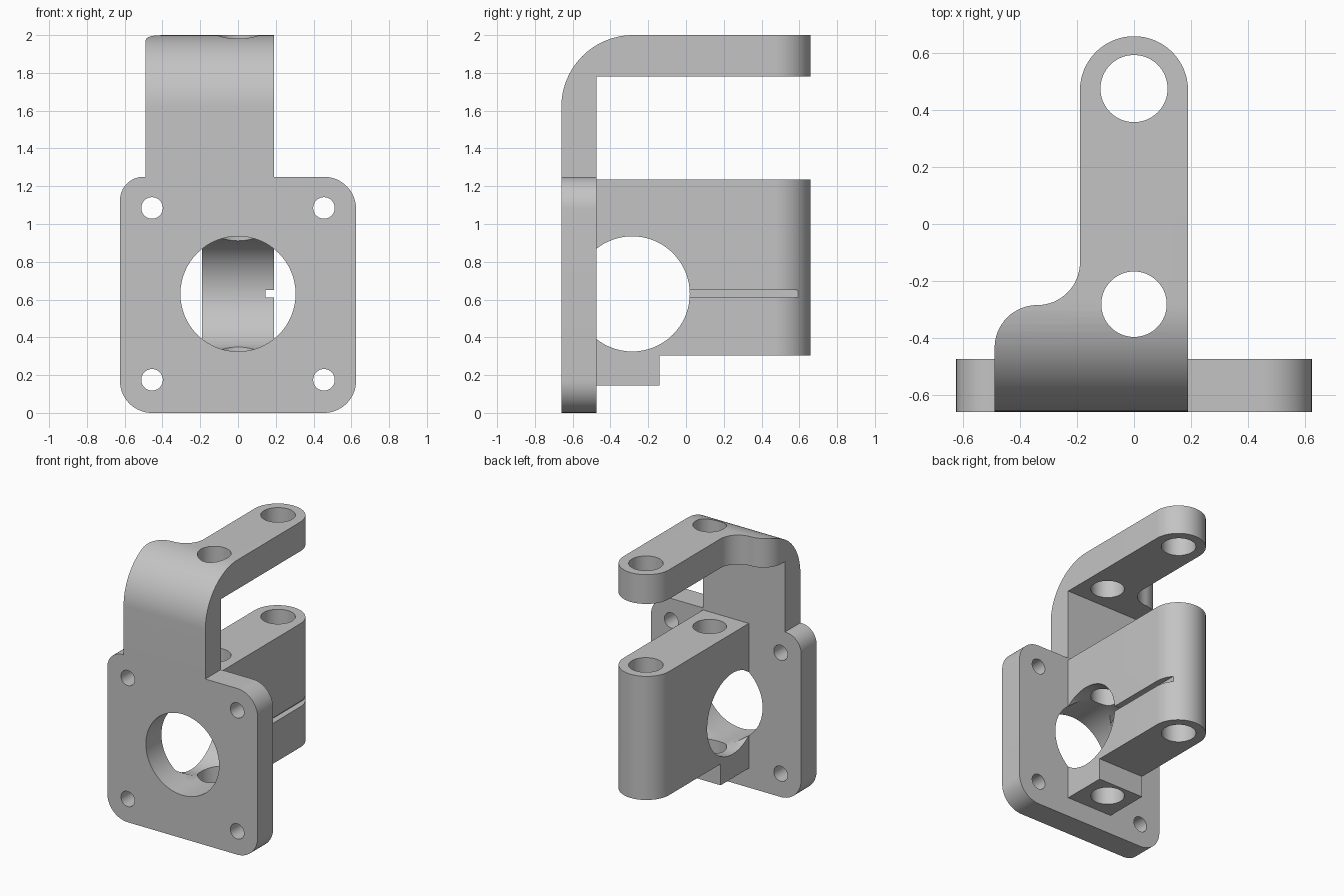
import bpy, bmesh
from math import cos, sin, radians

cube = bpy.data.objects.get("Cube")
if cube:
    bpy.data.objects.remove(cube, do_unlink=True)

grey = bpy.data.materials.new("plain grey")
grey.use_nodes = True
colour = (0.55, 0.55, 0.55, 1)
grey.diffuse_color = colour
grey.node_tree.nodes["Principled BSDF"].inputs["Base Color"].default_value = colour

PLACE = {
    "x": lambda u, v, w: (w, u, v),
    "y": lambda u, v, w: (u, w, v),
    "z": lambda u, v, w: (u, v, w),
}


def arc(cu, cv, r, start, end, steps=16):
    angles = [radians(start + (end - start) * i / steps) for i in range(steps + 1)]
    return [(cu + r * cos(a), cv + r * sin(a)) for a in angles]


def prism(name, outline, axis, low, high):
    """Extrude a flat outline along an axis."""
    bm = bmesh.new()
    rings = [[bm.verts.new(PLACE[axis](u, v, w)) for u, v in outline] for w in (low, high)]
    bm.faces.new(rings[0])
    bm.faces.new(rings[1])
    n = len(outline)
    for i in range(n):
        j = (i + 1) % n
        bm.faces.new((rings[0][i], rings[0][j], rings[1][j], rings[1][i]))
    bmesh.ops.recalc_face_normals(bm, faces=bm.faces)
    mesh = bpy.data.meshes.new(name)
    bm.to_mesh(mesh)
    bm.free()
    mesh.materials.append(grey)
    obj = bpy.data.objects.new(name, mesh)
    bpy.context.collection.objects.link(obj)
    return obj


def box(name, x, y, z):
    return prism(name, [(x[0], y[0]), (x[1], y[0]), (x[1], y[1]), (x[0], y[1])], "z", *z)


def bore(name, axis, u, v, r, low, high):
    return prism(name, arc(u, v, r, 0, 360, 64)[:-1], axis, low, high)


def combine(obj, tool, operation="DIFFERENCE", keep=False):
    mod = obj.modifiers.new(operation, "BOOLEAN")
    mod.operation, mod.object, mod.solver = operation, tool, "EXACT"
    bpy.context.view_layer.objects.active = obj
    bpy.ops.object.modifier_apply(modifier=mod.name)
    if not keep:
        bpy.data.objects.remove(tool, do_unlink=True)


BACK, FRONT = 0.66, -0.66
PLATE_BACK = -0.475
HALF = 0.19
EYE_Y = 0.47
BORE_Y, BORE_Z, BORE_R = -0.285, 0.63, 0.305
round_end = arc(0, EYE_Y, HALF, 0, 180, 32)

# Mounting plate with rounded corners
outline = (arc(0.455, 0.17, 0.17, -90, 0) + arc(0.455, 1.08, 0.17, 0, 90)
           + arc(-0.5, 1.125, 0.125, 90, 180) + arc(-0.455, 0.17, 0.17, 180, 270))
plate = prism("mounting_plate", outline, "y", FRONT, PLATE_BACK)
for x in (-0.455, 0.455):
    for z in (0.175, 1.085):
        combine(plate, bore("screw_hole", "y", x, z, 0.057, -1, 0))

# Upper arm: bent side profile trimmed by its plan outline
profile = ([(FRONT, 1.25), (PLATE_BACK, 1.25), (PLATE_BACK, 1.78), (BACK, 1.78), (BACK, 2)]
           + arc(-0.28, 1.62, 0.38, 90, 180, 24))
arm = prism("upper_arm", profile, "x", -0.8, 0.8)
plan = ([(-0.49, -0.8), (HALF, -0.8)] + round_end
        + arc(-0.34, -0.135, 0.15, 0, -90) + arc(-0.34, -0.435, 0.15, 90, 180))
combine(arm, prism("arm_plan", plan, "z", 1, 2.2), "INTERSECT")

# Lower clamp block with its bottom step
block = prism("clamp_block", [(-HALF, PLATE_BACK), (HALF, PLATE_BACK)] + round_end,
              "z", 0.305, 1.235)
combine(block, box("step", (-HALF, HALF), (PLATE_BACK, -0.14), (0.145, 0.5)), "UNION")
combine(block, bore("cross_bore", "x", BORE_Y, BORE_Z, BORE_R, -0.5, 0.5))
combine(block, box("side_slot", (0.145, 0.3), (-0.1, 0.8), (0.61, 0.65)))

# Round opening through the plate into the block
opening = bore("front_opening", "y", 0, BORE_Z, BORE_R, -1, BORE_Y)
combine(plate, opening, keep=True)
combine(block, opening)

# Two vertical rod holes through arm and block
for part in (arm, block):
    combine(part, bore("front_rod_hole", "z", 0, -0.282, 0.115, -0.5, 2.5))
    combine(part, bore("rear_rod_hole", "z", 0, 0.476, 0.118, -0.5, 2.5))

# Smooth curved walls, crisp edges
bpy.ops.object.select_all(action="DESELECT")
for part in (plate, arm, block):
    part.select_set(True)
bpy.context.view_layer.objects.active = plate
bpy.ops.object.shade_smooth_by_angle(angle=radians(30))
